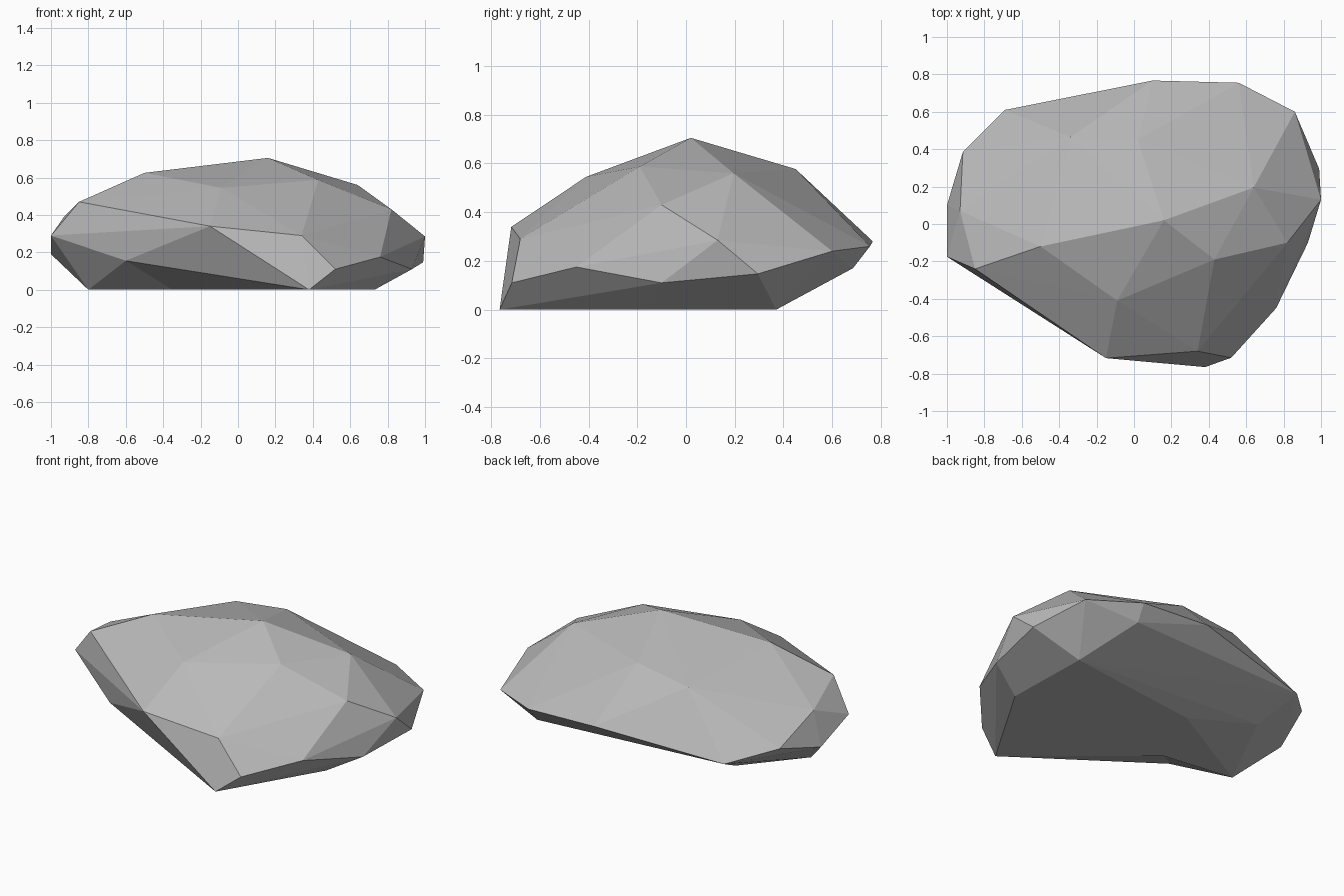
import bpy
import bmesh

# Remove the default cube
default_cube = bpy.data.objects.get("Cube")
if default_cube:
    bpy.data.objects.remove(default_cube, do_unlink=True)


def make_material(name, color):
    material = bpy.data.materials.new(name)
    material.use_nodes = True
    material.diffuse_color = color
    material.node_tree.nodes["Principled BSDF"].inputs["Base Color"].default_value = color
    return material


# Corners of the chipped boulder, grouped by height
crown = [(.16, .02, .705), (-.5, -.12, .625), (.43, -.19, .587), (.64, .195, .56),
         (.02, .45, .577), (-.34, .465, .525), (-.09, -.41, .545)]
shoulder = [(-.85, -.24, .47), (.82, -.1, .43), (-.93, .07, .39), (-.15, -.717, .34),
            (.34, -.68, .29), (-1, -.175, .29), (1, .13, .285), (.1, .767, .28),
            (.56, .755, .26), (-.915, .385, .265), (.86, .6, .24)]
skirt = [(-.69, .61, .195), (-1, .1, .19), (.76, -.45, .175), (.545, .685, .17),
         (.99, .295, .147), (.52, -.715, .11), (.93, -.1, .11), (-.6, .37, .07)]
front_chip = (-.6, -.405, .155)
base = {
    "front": (.38, -.765, 0),
    "right": (.73, -.175, 0),
    "back": (.715, .37, 0),
    "middle": (-.17, .26, 0),
    "left": (-.8, -.09, 0),
}
hollow = (-.35, -.15, 0)

# Wrap the corners in a faceted shell
bm = bmesh.new()
for point in crown + shoulder + skirt:
    bm.verts.new(point)
corner = {name: bm.verts.new(point) for name, point in base.items()}
corner["chip"] = bm.verts.new(front_chip)
bmesh.ops.convex_hull(bm, input=bm.verts[:], use_existing_faces=False)

# Open the underside and the chip, then refill them around the hollow
chip_corners = {corner["left"], corner["chip"], corner["front"]}
floor_corners = {corner[name] for name in base}
opened = [face for face in bm.faces
          if set(face.verts) <= floor_corners or set(face.verts) == chip_corners]
bmesh.ops.delete(bm, geom=opened, context="FACES")
corner["hollow"] = bm.verts.new(hollow)
for names in ("front right back middle hollow", "middle left hollow",
              "left chip hollow", "chip front hollow"):
    bm.faces.new([corner[name] for name in names.split()])
bmesh.ops.recalc_face_normals(bm, faces=bm.faces[:])

# Flat shaded stone object
mesh = bpy.data.meshes.new("boulder")
bm.to_mesh(mesh)
bm.free()
mesh.materials.append(make_material("stone_grey", (.48, .48, .48, 1)))
boulder = bpy.data.objects.new("boulder", mesh)
bpy.context.collection.objects.link(boulder)
